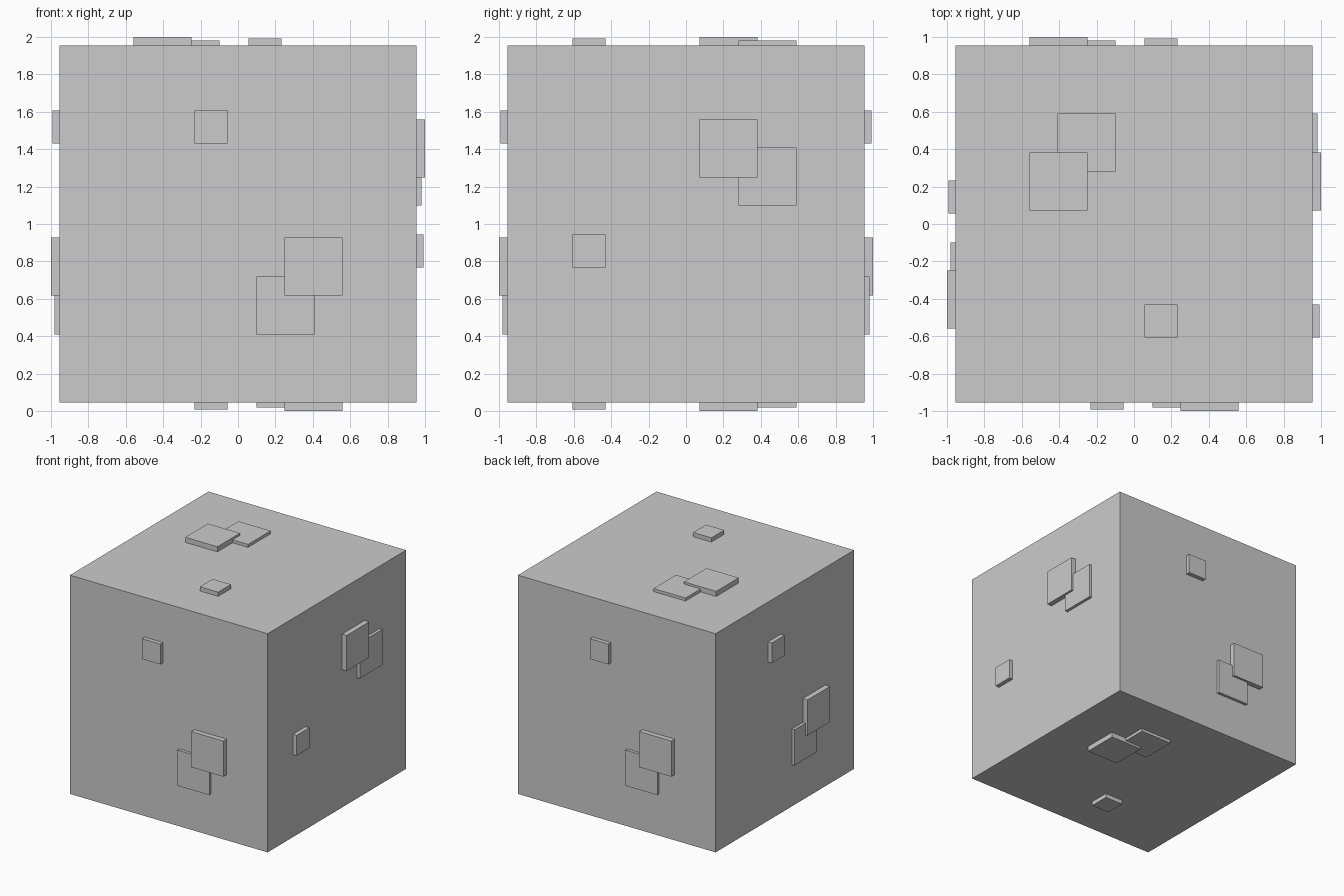
import bpy
from mathutils import Matrix, Vector

if "Cube" in bpy.data.objects:
    bpy.data.objects.remove(bpy.data.objects["Cube"])

HALF = 0.955              # half side of the main cube
CENTRE = Vector((0, 0, 1))

X, Y, Z = Vector((1, 0, 0)), Vector((0, 1, 0)), Vector((0, 0, 1))


def add_box(name, size, matrix):
    """Box of the given size, placed by a matrix."""
    bpy.ops.mesh.primitive_cube_add(size=1)
    ob = bpy.context.object
    ob.name = name
    ob.data.transform(matrix @ Matrix.Diagonal((*size, 1)))
    return ob


# Main cube
add_box("cube_body", (2 * HALF,) * 3, Matrix.Translation(CENTRE))

# Every face carries the same three raised plates, turned to suit:
# name: (u, v, side, height)
plates = {
    "large_plate": (0.404, -0.227, 0.311, 0.045),
    "thin_plate": (0.254, -0.435, 0.311, 0.026),
    "small_plate": (-0.145, 0.519, 0.177, 0.037),
}

# In-plane axes (u, v) of each face; the outward normal is u x v
faces = {
    "front": (X, Z),
    "back": (-X, Z),
    "left": (-Y, Z),
    "right": (Z, -Y),
    "top": (-X, -Y),
    "bottom": (X, -Y),
}

SINK = 0.005              # plates sit slightly into the cube
for face, (u, v) in faces.items():
    frame = Matrix((u, v, u.cross(v))).transposed().to_4x4()
    frame.translation = CENTRE
    for plate, (pu, pv, side, height) in plates.items():
        offset = Matrix.Translation((pu, pv, HALF + (height - SINK) / 2))
        add_box(f"{face}_{plate}", (side, side, height + SINK), frame @ offset)
